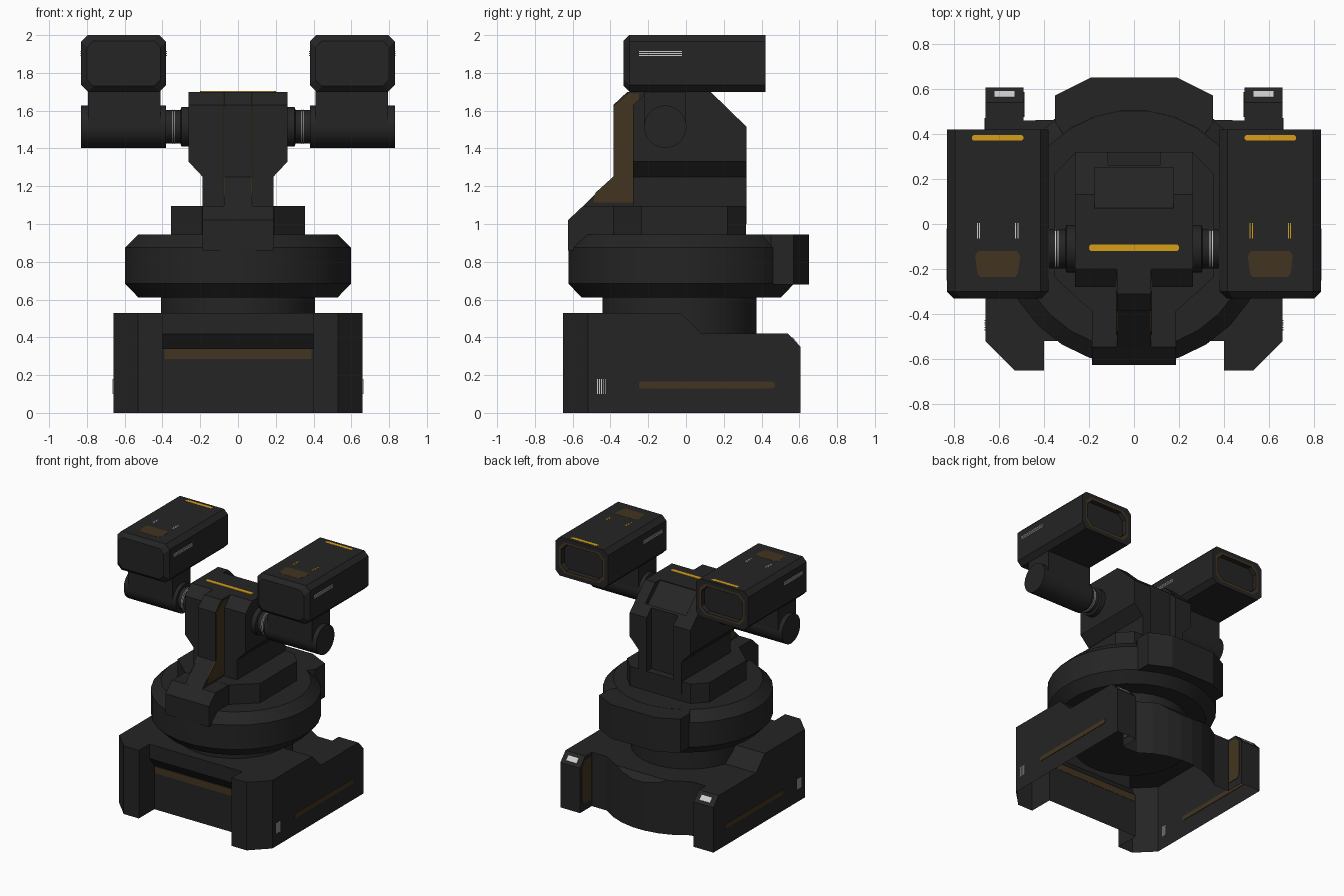
import bpy, bmesh, math
from mathutils import Vector

if "Cube" in bpy.data.objects:
    bpy.data.objects.remove(bpy.data.objects["Cube"])


def material(name, r, g, b):
    m = bpy.data.materials.new(name)
    m.diffuse_color = (r, g, b, 1)
    m.use_nodes = True
    m.node_tree.nodes["Principled BSDF"].inputs["Base Color"].default_value = m.diffuse_color
    return m


DARK = material("dark_metal", .018, .018, .018)
BROWN = material("dim_amber", .055, .035, .014)
GOLD = material("amber_light", .68, .34, .008)
WHITE = material("white_light", .62, .62, .62)


def loft(name, sections, mat=DARK, bands=None, smooth=False):
    """Skin closed loops of 3D points and cap both ends; bands colours single strips."""
    bm = bmesh.new()
    rings = [[bm.verts.new(p) for p in s] for s in sections]
    n = len(rings[0])
    for k in range(len(rings) - 1):
        for i in range(n):
            j = (i + 1) % n
            f = bm.faces.new((rings[k][i], rings[k][j], rings[k + 1][j], rings[k + 1][i]))
            f.material_index = 1 if bands and k in bands else 0
    bm.faces.new(rings[0])
    bm.faces.new(rings[-1])
    bmesh.ops.recalc_face_normals(bm, faces=bm.faces)
    if smooth:
        for f in bm.faces:
            f.smooth = True
        for e in bm.edges:
            e.smooth = e.calc_face_angle(0) < math.radians(30)
    me = bpy.data.meshes.new(name)
    bm.to_mesh(me)
    bm.free()
    me.materials.append(mat)
    if bands:
        me.materials.append(list(bands.values())[0])
    ob = bpy.data.objects.new(name, me)
    bpy.context.collection.objects.link(ob)
    return ob


def place(axis, p, t):
    a, b = p
    return {"x": (t, a, b), "y": (a, t, b), "z": (a, b, t)}[axis]


def prism(name, axis, pts, t0, t1, mat=DARK):
    return loft(name, [[place(axis, p, t) for p in pts] for t in (t0, t1)], mat)


def lathe(name, axis, centre, profile, n=32, mat=DARK):
    """profile is a list of (radius, position along axis)."""
    angs = [2 * math.pi * (i + .5) / n for i in range(n)]
    return loft(name, [[place(axis, (centre[0] + r * math.sin(a), centre[1] + r * math.cos(a)), t)
                        for a in angs] for r, t in profile], mat, smooth=True)


def rect(a0, a1, b0, b1):
    return [(a0, b0), (a1, b0), (a1, b1), (a0, b1)]


def rounded(a0, a1, b0, b1, c):
    return [(a0 + c, b0), (a1 - c, b0), (a1, b0 + c), (a1, b1 - c),
            (a1 - c, b1), (a0 + c, b1), (a0, b1 - c), (a0, b0 + c)]


def plate(name, axis, pts, at, mat):
    return prism(name, axis, pts, at - .004, at + .004, mat)


def boolean(ob, cutter, op="DIFFERENCE"):
    cutter.hide_render = True
    mod = ob.modifiers.new("cut", "BOOLEAN")
    mod.operation, mod.object = op, cutter
    bpy.context.view_layer.update()
    ev = ob.evaluated_get(bpy.context.evaluated_depsgraph_get())
    me = bpy.data.meshes.new_from_object(ev)
    ob.modifiers.clear()
    ob.data = me
    bpy.data.objects.remove(cutter)


def mirrored(half):
    return half + [(-x, y) for x, y in reversed(half)]


# Base: plan outline intersected with the side profile, open underneath
bulge = [(.585 * math.sin(math.radians(a)), .585 * math.cos(math.radians(a)))
         for a in (38, 27, 16, 5)]
plan = mirrored([(.40, -.52), (.40, -.65), (.53, -.65), (.66, -.52), (.66, .605),
                 (.49, .605), (.49, .46)] + bulge)
base = prism("base", "z", plan, 0, .7)
side = [(-.8, -.1), (.605, -.1), (.605, .35), (.54, .42), (.08, .42), (-.03, .53), (-.8, .53)]
boolean(base, prism("side_cutter", "x", side, -1, 1), "INTERSECT")
front = [(-.6, -.1), (-.46, -.1), (-.46, .34), (-.521, .42), (-.6, .42)]
boolean(base, prism("front_cutter", "x", front, -.3999, .3999))
bm = bmesh.new()
bm.from_mesh(base.data)
bmesh.ops.delete(bm, geom=[f for f in bm.faces if f.calc_center_median().z < .001],
                 context="FACES")
bm.to_mesh(base.data)
bm.free()
plate("base_front_strip", "y", rect(-.39, .39, .285, .338), -.462, BROWN)

# Base side strips, marks and rear leg details
for s, tag in ((1, "right"), (-1, "left")):
    plate("base_side_strip_" + tag, "x", rounded(-.25, .47, .13, .165, .01), s * .66, BROWN)
    for i in range(5):
        y = -.472 + i * .0105
        plate(f"base_mark_{tag}_{i}", "x", rect(y, y + .005, .10, .18), s * .66, WHITE)
    plate("rear_leg_panel_" + tag, "x",
          [(.475, .06), (.565, .06), (.585, .09), (.585, .35), (.55, .395), (.475, .395)],
          s * .49, BROWN)
    prism("rear_leg_light_" + tag, "x",
          [(.560, .396), (.588, .366), (.591, .371), (.563, .401)], s * .53, s * .62, WHITE)

# Neck and turntable
lathe("neck", "z", (0, -.035), [(.41, .40), (.41, .62)])
lathe("turntable", "z", (0, -.025),
      [(.53, .61), (.602, .685), (.602, .875), (.53, .945)], n=28)
prism("turntable_rear_block", "z",
      mirrored([(.30, .38), (.35, .45), (.35, .57), (.19, .65)]), .68, .944)

# Deck under the body and front wedge
prism("deck", "z", mirrored([(.19, -.385), (.355, -.235), (.355, .22), (.26, .318)]), .94, 1.096)
prism("front_wedge", "x", [(-.625, .86), (-.625, 1.02), (-.545, 1.095), (-.2, 1.095), (-.2, .86)],
      -.187, .187)

# Central spine with amber side panels
prism("spine", "x", [(-.55, 1.09), (-.385, 1.25), (-.385, 1.63), (-.31, 1.70),
                     (-.15, 1.70), (-.15, 1.09)], -.075, .075)
for s, tag in ((1, "right"), (-1, "left")):
    plate("spine_panel_" + tag, "x", [(-.49, 1.115), (-.48, 1.165), (-.38, 1.255), (-.38, 1.625),
                                      (-.30, 1.693), (-.25, 1.69), (-.25, 1.115)],
          s * .075, BROWN)

# Body: front outline trimmed by the side profile, with screen recess and rear groove
body = prism("body", "y", mirrored([(.187, 1.0), (.187, 1.25), (.262, 1.33), (.262, 1.8)]), -.5, .5)
trim = [(-.28, .9), (.32, .9), (.32, 1.515), (.13, 1.70), (-.20, 1.70), (-.28, 1.63)]
boolean(body, prism("trim_cutter", "x", trim, -1, 1), "INTERSECT")
boolean(body, prism("screen_cutter", "x", [(.07, 1.8), (.07, 1.695), (.25, 1.54), (.25, 1.8)],
                    -.175, .175))
boolean(body, prism("groove_cutter", "z", rect(-.115, .115, .262, .5), 1.097, 1.9))
plate("body_top_light", "z", rounded(-.20, .20, -.12, -.09, .008), 1.70, GOLD)

# Arms and heads
HX, HZ = .605, 1.85


def head_section(y, d, c=.035):
    return [(x, y, z) for x, z in rounded(-.225 + d, .225 - d, -.15 + d, .15 - d, c)]


for s, tag in ((1, "right"), (-1, "left")):
    # Axle, light rings and shoulder
    axle = (-.11, 1.515)
    lathe("axle_" + tag, "x", axle, [(.105, s * .25), (.105, s * .30), (.088, s * .305),
                                     (.088, s * .39)])
    for i in range(2):
        x = s * (.336 + i * .01)
        lathe(f"axle_ring_{tag}_{i}", "x", axle, [(.091, x), (.091, x + s * .004)], mat=WHITE)
    lathe("shoulder_" + tag, "x", axle, [(.112, s * .38), (.112, s * .83)])
    prism("head_mount_" + tag, "z", rect(s * .41, s * .795, -.222, .0), 1.515, 1.71)
    # Head shell with amber ring and recess at the rear
    head = loft("head_" + tag,
                [head_section(-.33, .03), head_section(-.30, 0), head_section(.42, 0),
                 head_section(.42, .03, .045), head_section(.42, .047, .045),
                 head_section(.385, .05, .045)], bands={3: BROWN})
    head.location = (s * HX, 0, HZ)
    # Head lights and marks
    cx = s * HX
    plate("head_top_light_" + tag, "z", rounded(cx - .115, cx + .115, .37, .395, .008), 2.0 - .003, GOLD)
    plate("head_top_patch_" + tag, "z",
          [(cx - .078, -.235), (cx + .078, -.235), (cx + .09, -.22), (cx + .10, -.14),
           (cx + .085, -.12), (cx - .085, -.12), (cx - .10, -.14), (cx - .09, -.22)],
          2.0 - .003, BROWN)
    for i, dx in enumerate((-.09, -.08, .08, .09)):
        plate(f"head_top_mark_{tag}_{i}", "z", rect(cx + dx - .002, cx + dx + .002, -.065, .005),
              2.0 - .003, GOLD if s > 0 else WHITE)
    for k in (-1, 1):
        for i in range(3):
            z = 1.89 + i * .01
            plate(f"head_side_mark_{tag}_{k}_{i}", "x", rect(-.25, -.02, z, z + .005),
                  cx + k * .224, WHITE)
